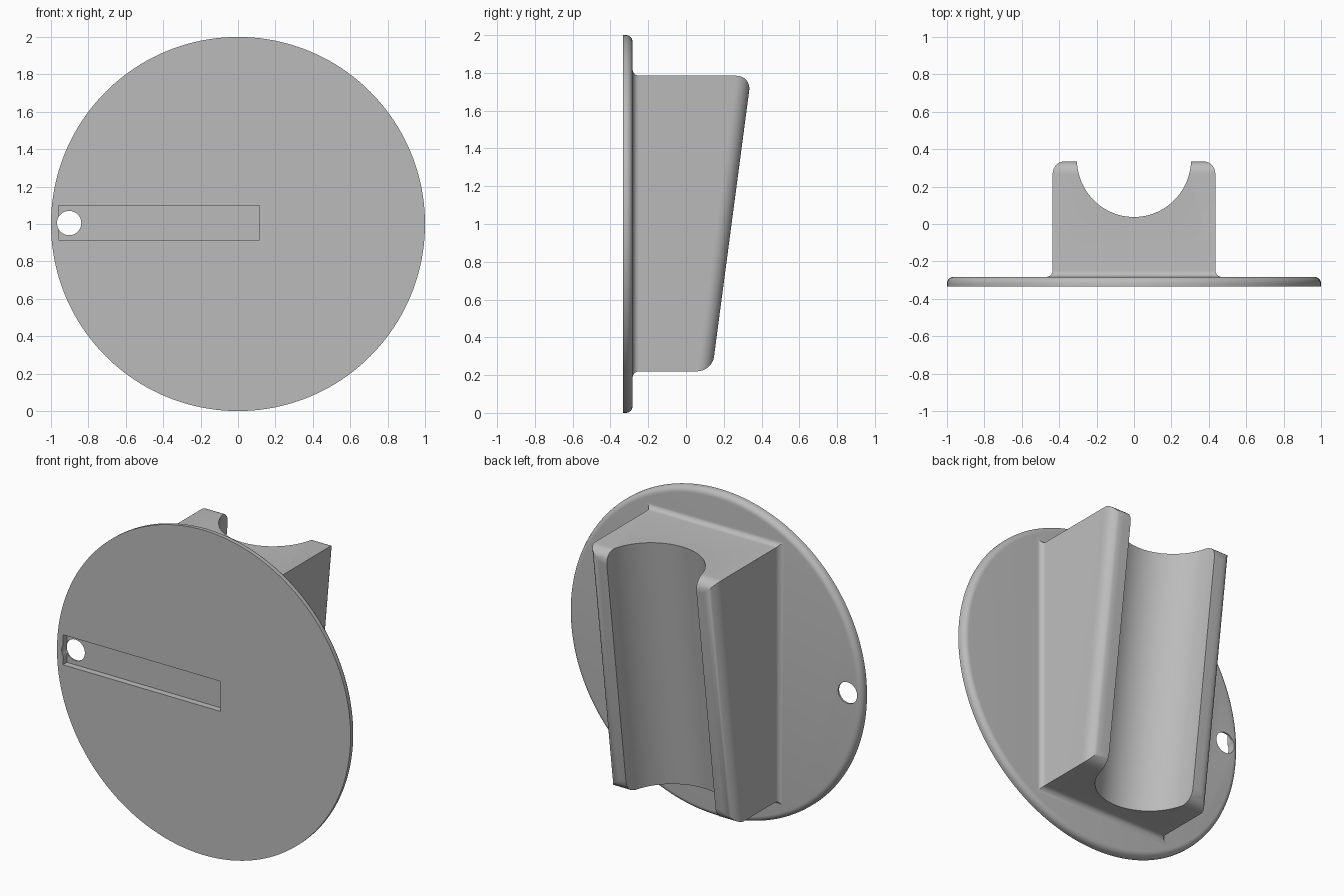
import bpy, bmesh, math
from mathutils import Matrix, Vector

cube = bpy.data.objects.get("Cube")
if cube:
    bpy.data.objects.remove(cube, do_unlink=True)

grey = bpy.data.materials.new("plain grey")
grey.use_nodes = True
grey.diffuse_color = (0.5, 0.5, 0.5, 1)
grey.node_tree.nodes["Principled BSDF"].inputs["Base Color"].default_value = (0.5, 0.5, 0.5, 1)

BACK = -0.283       # rear face of the disc
FRONT = -0.333      # front face of the disc
HALF_W = 0.435      # half width of the holder
Z0, Z1 = 0.22, 1.785
TOP_Y, BOTTOM_Y = 0.345, 0.138   # sloping rear face of the holder


def make(name, bm):
    bmesh.ops.recalc_face_normals(bm, faces=bm.faces)
    mesh = bpy.data.meshes.new(name)
    bm.to_mesh(mesh)
    bm.free()
    mesh.materials.append(grey)
    obj = bpy.data.objects.new(name, mesh)
    bpy.context.collection.objects.link(obj)
    return obj


def cylinder(name, radius, depth, centre, axis, segments):
    bm = bmesh.new()
    turn = Vector((0, 0, 1)).rotation_difference(Vector(axis)).to_matrix().to_4x4()
    bmesh.ops.create_cone(bm, cap_ends=True, segments=segments, radius1=radius,
                          radius2=radius, depth=depth,
                          matrix=Matrix.Translation(centre) @ turn)
    return make(name, bm)


def box(name, low, high):
    bm = bmesh.new()
    low, high = Vector(low), Vector(high)
    bmesh.ops.create_cube(bm, size=1, matrix=Matrix.Translation((low + high) / 2)
                          @ Matrix.Diagonal((*(high - low), 1)))
    return make(name, bm)


def activate(obj):
    bpy.ops.object.select_all(action='DESELECT')
    obj.select_set(True)
    bpy.context.view_layer.objects.active = obj


def cut(obj, cutter):
    cutter.hide_render = True
    mod = obj.modifiers.new("cut", 'BOOLEAN')
    mod.operation, mod.solver, mod.object = 'DIFFERENCE', 'EXACT', cutter
    activate(obj)
    bpy.ops.object.modifier_apply(modifier=mod.name)
    bpy.data.objects.remove(cutter, do_unlink=True)


def smooth(obj):
    activate(obj)
    bpy.ops.object.shade_smooth_by_angle(angle=math.radians(30))


# Round base disc with its rear rim rounded over
disc = cylinder("base_disc", 1, BACK - FRONT, (0, (BACK + FRONT) / 2, 1), (0, 1, 0), 160)
bm = bmesh.new()
bm.from_mesh(disc.data)
rim = [e for e in bm.edges if all(v.co.y > BACK - 0.01 for v in e.verts)]
bmesh.ops.bevel(bm, geom=rim, offset=0.035, segments=6, profile=0.5, affect='EDGES')
bm.to_mesh(disc.data)
bm.free()

# Shallow slot in the front and the hole through its end
cut(disc, box("slot_cutter", (-0.96, FRONT - 0.1, 0.915), (0.115, FRONT + 0.04, 1.1)))
cut(disc, cylinder("hole_cutter", 0.065, 0.4, (-0.903, BACK, 1.005), (0, 1, 0), 48))
smooth(disc)

# Holder block: rectangular rings lofted through the root fillet to the sloping face
bm = bmesh.new()
rings = []


def add_ring(grow, y_low, y_high):
    w = HALF_W + grow
    rings.append([bm.verts.new(p) for p in (
        (-w, y_low, Z0 - grow), (w, y_low, Z0 - grow),
        (w, y_high, Z1 + grow), (-w, y_high, Z1 + grow))])


FILLET = 0.035
add_ring(FILLET, BACK - 0.004, BACK - 0.004)
for i in range(7):
    a = i / 6 * math.pi / 2
    y = BACK + FILLET * (1 - math.cos(a))
    add_ring(FILLET * (1 - math.sin(a)), y, y)
add_ring(0, BOTTOM_Y, TOP_Y)
for lower, upper in zip(rings, rings[1:]):
    for i in range(4):
        j = (i + 1) % 4
        bm.faces.new((lower[i], lower[j], upper[j], upper[i]))
bm.faces.new(rings[0])
rear = bm.faces.new(rings[-1])
bmesh.ops.recalc_face_normals(bm, faces=bm.faces)
bmesh.ops.bevel(bm, geom=list(rear.edges), offset=0.078, segments=8, profile=0.5, affect='EDGES')
holder = make("holder_block", bm)

# Half-round channel running parallel to the sloping face
slope = Vector((0, TOP_Y - BOTTOM_Y, Z1 - Z0))
middle = (0, (TOP_Y + BOTTOM_Y) / 2, (Z0 + Z1) / 2)
cut(holder, cylinder("channel_cutter", 0.305, 3, middle, slope, 96))
smooth(holder)
